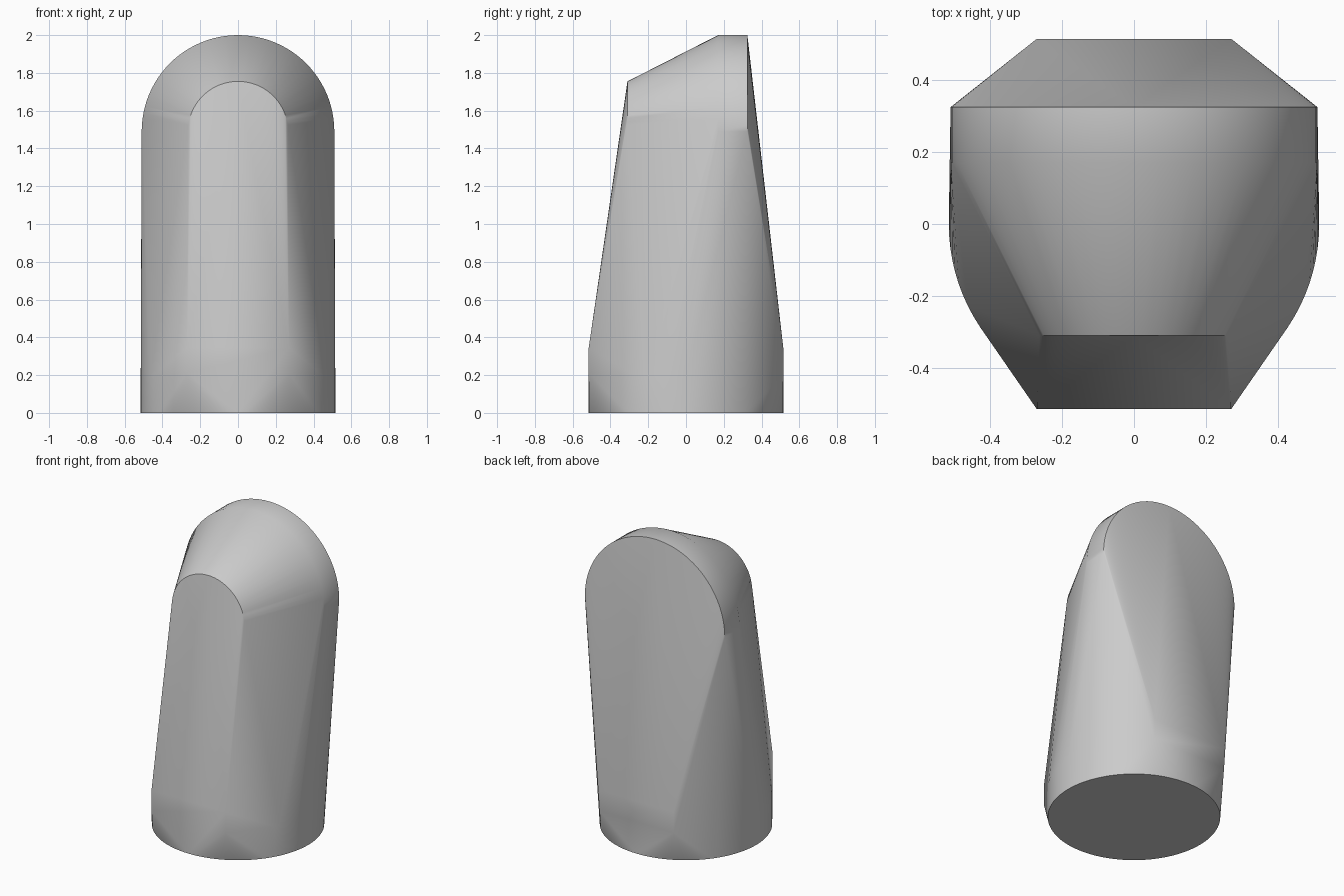
import bpy, bmesh
from math import cos, sin, pi, radians

if "Cube" in bpy.data.objects:
    bpy.data.objects.remove(bpy.data.objects["Cube"])

# One plain grey finish
grey = bpy.data.materials.new("plain grey")
grey.use_nodes = True
colour = (0.6, 0.6, 0.6, 1)
grey.diffuse_color = colour
grey.node_tree.nodes["Principled BSDF"].inputs["Base Color"].default_value = colour

RADIUS = 0.515       # round foot
HALF_FLAT = 0.27     # half width of the front and back flats
ARCH_Z = 1.49        # centre height of both arches


def disc(z, count=96):
    return [(RADIUS * cos(2 * pi * i / count), RADIUS * sin(2 * pi * i / count), z)
            for i in range(count)]


def arch(radius, y, count=48):
    return [(radius * cos(pi * i / count), y, ARCH_Z + radius * sin(pi * i / count))
            for i in range(count + 1)]


# Round foot, flats at front and back, small front arch and deep back arch
points = disc(0) + disc(0.2)
points += [(sx * HALF_FLAT, sy * RADIUS, z)
           for sx in (-1, 1) for sy in (-1, 1) for z in (0.21, 0.345)]
points += arch(0.265, -0.31) + arch(0.51, 0.17) + arch(0.51, 0.325)

# Skin the sections into one solid
bm = bmesh.new()
for p in points:
    bm.verts.new(p)
result = bmesh.ops.convex_hull(bm, input=bm.verts[:])
spare = {g for g in result["geom_interior"] + result["geom_unused"]
         if isinstance(g, bmesh.types.BMVert)}
bmesh.ops.delete(bm, geom=list(spare), context="VERTS")
bmesh.ops.dissolve_limit(bm, angle_limit=radians(0.1), verts=bm.verts[:], edges=bm.edges[:])
bmesh.ops.recalc_face_normals(bm, faces=bm.faces[:])
mesh = bpy.data.meshes.new("body")
bm.to_mesh(mesh)
bm.free()
mesh.materials.append(grey)

body = bpy.data.objects.new("body", mesh)
bpy.context.collection.objects.link(body)
bpy.ops.object.select_all(action="DESELECT")
body.select_set(True)
bpy.context.view_layer.objects.active = body
bpy.ops.object.shade_smooth_by_angle(angle=radians(30))
